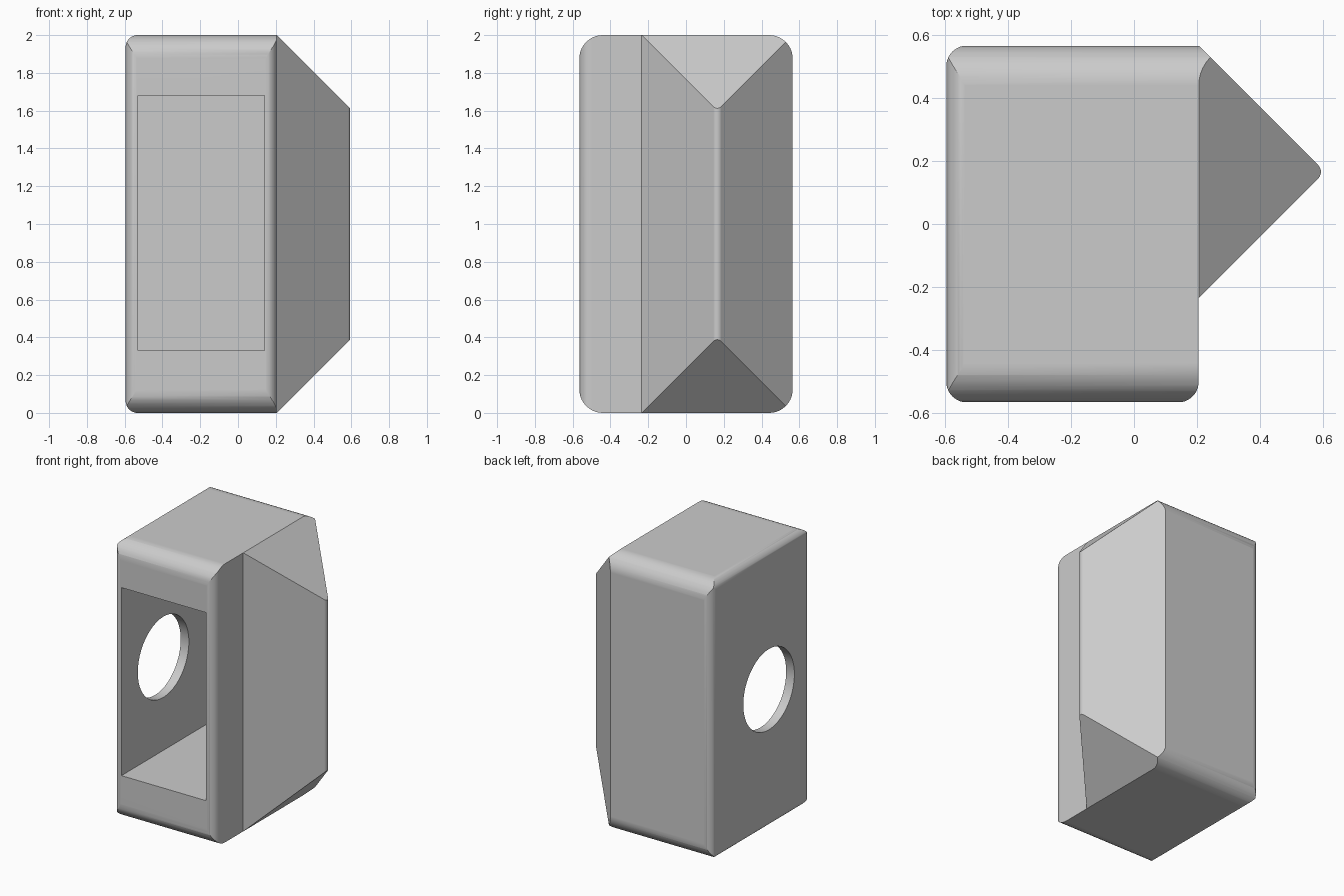
import bpy
import bmesh
from math import cos, sin, pi
from mathutils import Vector

cube = bpy.data.objects.get("Cube")
if cube:
    bpy.data.objects.remove(cube, do_unlink=True)

W, D, H = 0.595, 0.565, 2.0      # half width, half depth, height
SHOULDER = 0.205                 # x where the wedge starts
RISE = 0.4                       # wedge height, sloped at 45 degrees
WALL = 0.065                     # wall thickness and small edge radius
EPS = 0.0005                     # keeps the cutters from being coplanar

grey = bpy.data.materials.new("light grey")
grey.use_nodes = True
grey.diffuse_color = (0.6, 0.6, 0.6, 1)
grey.node_tree.nodes["Principled BSDF"].inputs["Base Color"].default_value = (0.6, 0.6, 0.6, 1)


def rounded(corners, steps=10):
    """Outline from (u, v, radius) corners, with true tangent arcs."""
    points = []
    for i, (u, v, r) in enumerate(corners):
        p = Vector((u, v))
        if r == 0:
            points.append(p)
            continue
        a = (Vector(corners[i - 1][:2]) - p).normalized()
        b = (Vector(corners[(i + 1) % len(corners)][:2]) - p).normalized()
        half = a.angle(b) / 2
        center = p + (a + b).normalized() * (r / sin(half))
        start = p + a * (r * cos(half) / sin(half)) - center
        end = p + b * (r * cos(half) / sin(half)) - center
        total = start.angle(end)
        for k in range(steps + 1):
            t = k / steps
            arc = (start * sin((1 - t) * total) + end * sin(t * total)) / sin(total)
            points.append(center + arc)
    return points


def prism(name, outline, axis, low, high):
    """Extrude a closed outline along one axis."""
    place = {"X": lambda p, t: (t, p[0], p[1]),
             "Y": lambda p, t: (p[0], t, p[1]),
             "Z": lambda p, t: (p[0], p[1], t)}[axis]
    bm = bmesh.new()
    rings = [[bm.verts.new(place(p, t)) for p in outline] for t in (low, high)]
    n = len(outline)
    for ring in rings:
        bm.faces.new(ring)
    for i in range(n):
        j = (i + 1) % n
        bm.faces.new((rings[0][i], rings[0][j], rings[1][j], rings[1][i]))
    bmesh.ops.recalc_face_normals(bm, faces=bm.faces)
    mesh = bpy.data.meshes.new(name)
    bm.to_mesh(mesh)
    bm.free()
    mesh.materials.append(grey)
    obj = bpy.data.objects.new(name, mesh)
    bpy.context.collection.objects.link(obj)
    return obj


def combine(obj, tool, operation):
    tool.hide_render = True
    mod = obj.modifiers.new(operation.lower(), "BOOLEAN")
    mod.operation, mod.solver, mod.object = operation, "EXACT", tool
    bpy.context.view_layer.objects.active = obj
    bpy.ops.object.modifier_apply(modifier=mod.name)
    bpy.data.objects.remove(tool, do_unlink=True)


# Side profile with large rounded corners, run along the full width
housing = prism("housing", rounded([(-D, 0, 0.125), (D, 0, 0.125),
                                    (D, H, 0.125), (-D, H, 0.125)]), "X", -1, 1)

# Plan profile: box with a pointed wedge on its left side
d = D + EPS
plan = rounded([(-W, -d, WALL), (SHOULDER, -d, WALL), (SHOULDER, d - 2 * RISE, 0),
                (SHOULDER + RISE, d - RISE, 0.03), (SHOULDER, d, 0), (-W, d, WALL)])
combine(housing, prism("plan_cutter", plan, "Z", -1, H + 1), "INTERSECT")

# Front profile: rounded right edges, sloped wedge ends
front = rounded([(-W, -EPS, WALL), (SHOULDER, -EPS, 0), (SHOULDER + RISE, RISE, 0),
                 (SHOULDER + RISE, H - RISE, 0), (SHOULDER, H + EPS, 0),
                 (-W, H + EPS, WALL)])
combine(housing, prism("front_cutter", front, "Y", -1, 1), "INTERSECT")

# Deep rectangular pocket open to the front
left, right = -W + WALL, SHOULDER - WALL
pocket = [(left, 0.33), (right, 0.33), (right, 1.68), (left, 1.68)]
combine(housing, prism("pocket_cutter", pocket, "Y", -1, D - WALL), "DIFFERENCE")

# Round hole through the thin side wall
hole = [(-0.09 + 0.29 * cos(2 * pi * k / 48), 1.0 + 0.29 * sin(2 * pi * k / 48))
        for k in range(48)]
combine(housing, prism("hole_cutter", hole, "X", -1, -0.3), "DIFFERENCE")

# Smooth fillets, crisp creases
bpy.ops.object.select_all(action="DESELECT")
housing.select_set(True)
bpy.context.view_layer.objects.active = housing
bpy.ops.object.shade_smooth_by_angle(angle=pi / 6)
normals = housing.modifiers.new("flat_face_normals", "WEIGHTED_NORMAL")
normals.keep_sharp = True
